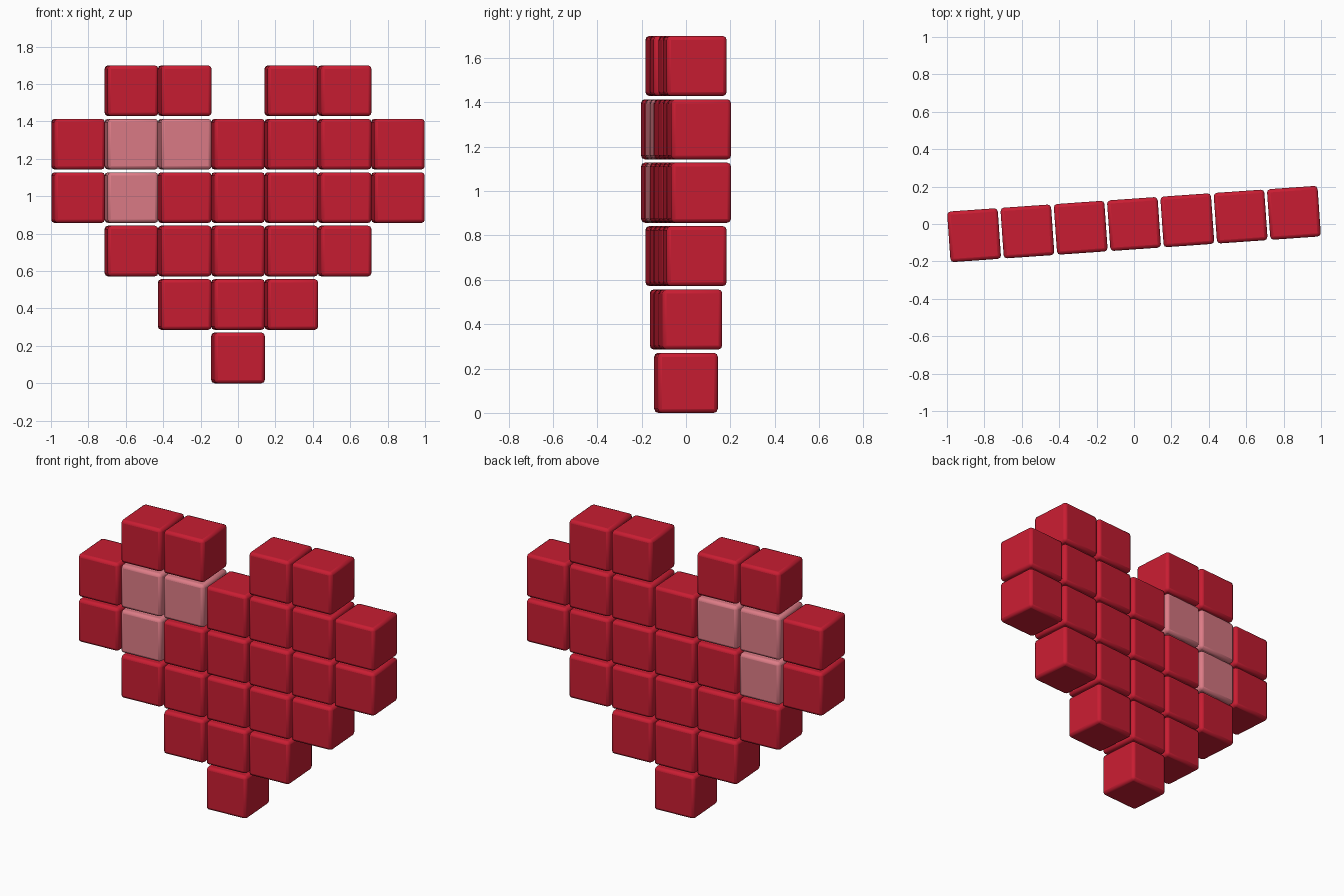
import bpy
from math import radians
from mathutils import Matrix

if "Cube" in bpy.data.objects:
    bpy.data.objects.remove(bpy.data.objects["Cube"])

PITCH, SIZE, BEVEL = 0.2857, 0.271, 0.018
TURN = Matrix.Rotation(radians(4), 4, 'Z')

# heart pattern, top row first: R = red block, P = pink highlight
ROWS = [".RR.RR.",
        "RPPRRRR",
        "RPRRRRR",
        ".RRRRR.",
        "..RRR..",
        "...R..."]


def material(name, color):
    m = bpy.data.materials.new(name)
    m.diffuse_color = color
    m.use_nodes = True
    m.node_tree.nodes["Principled BSDF"].inputs["Base Color"].default_value = m.diffuse_color
    return m


red = material("red", (0.58, 0.012, 0.032, 1))
pink = material("pink", (0.72, 0.2, 0.24, 1))


def block(name, x, z, mat):
    bpy.ops.mesh.primitive_cube_add(size=SIZE)
    ob = bpy.context.object
    ob.name = name
    ob.matrix_world = TURN @ Matrix.Translation((x, 0, z))
    ob.data.materials.append(mat)
    # softly rounded edges
    mod = ob.modifiers.new("rounded_edges", 'BEVEL')
    mod.width = BEVEL
    mod.segments = 2
    bpy.ops.object.shade_smooth_by_angle(angle=radians(30))


# lay out the blocks of the heart
for r, row in enumerate(ROWS):
    z = SIZE / 2 + (len(ROWS) - 1 - r) * PITCH
    for c, kind in enumerate(row):
        if kind == 'R':
            block(f"heart_block_{r}_{c}", (c - 3) * PITCH, z, red)
        elif kind == 'P':
            block(f"highlight_block_{r}_{c}", (c - 3) * PITCH, z, pink)
